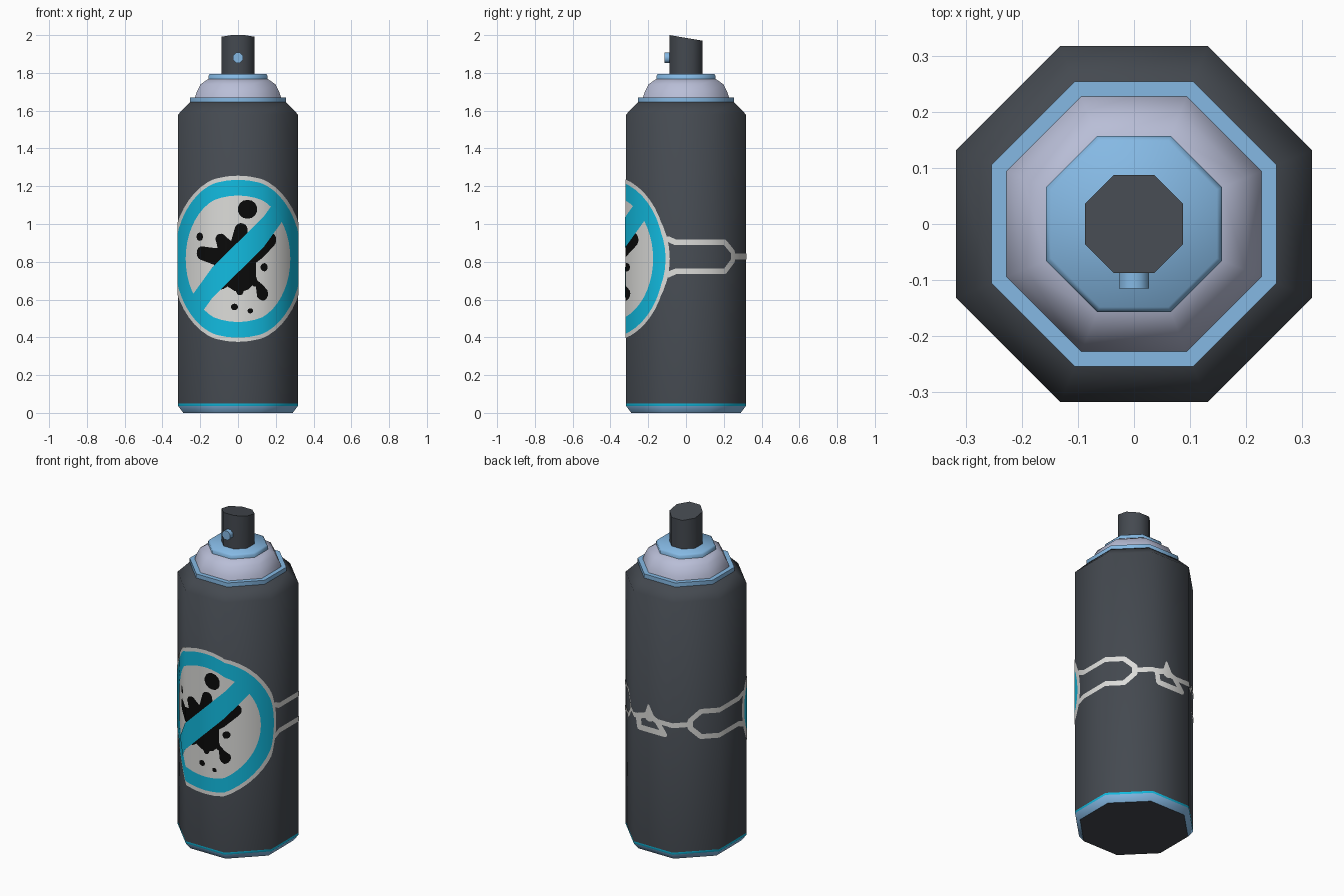
import bpy, bmesh, math
from mathutils import Vector

if "Cube" in bpy.data.objects:
    bpy.data.objects.remove(bpy.data.objects["Cube"])

A = 0.317                                   # apothem of the octagonal can
SIDE = 2 * A * math.tan(math.pi / 8)        # width of one can side
ZC = 0.816                                  # height of the label centre


def mat(name, rgb):
    m = bpy.data.materials.new(name)
    m.diffuse_color = (*rgb, 1)
    m.use_nodes = True
    m.node_tree.nodes["Principled BSDF"].inputs["Base Color"].default_value = m.diffuse_color
    return m


DARK = mat("charcoal", (0.058, 0.067, 0.080))
WHITE = mat("off_white", (0.72, 0.72, 0.70))
CYAN = mat("cyan", (0.006, 0.50, 0.75))
BLUE = mat("light_blue", (0.235, 0.485, 0.775))
LAV = mat("lavender_grey", (0.485, 0.515, 0.68))
BLACK = mat("black", (0.003, 0.003, 0.003))


def add(name, bm, mats):
    me = bpy.data.meshes.new(name)
    bm.to_mesh(me)
    bm.free()
    for m in mats:
        me.materials.append(m)
    ob = bpy.data.objects.new(name, me)
    bpy.context.collection.objects.link(ob)
    me.shade_smooth()
    return ob


def lathe(name, profile, mats, seg_mats=None):
    """Eight-sided turned part; profile holds (apothem, z) from bottom to top."""
    bm = bmesh.new()
    rings = []
    for r, z in profile:
        c = r / math.cos(math.pi / 8)
        rings.append([bm.verts.new((c * math.cos((k + .5) * math.pi / 4),
                                    c * math.sin((k + .5) * math.pi / 4), z)) for k in range(8)])
    for i in range(len(rings) - 1):
        for k in range(8):
            j = (k + 1) % 8
            f = bm.faces.new((rings[i][k], rings[i][j], rings[i + 1][j], rings[i + 1][k]))
            f.material_index = seg_mats[i] if seg_mats else 0
    bm.faces.new(rings[0][::-1])
    bm.faces.new(rings[-1])
    ob = add(name, bm, mats)
    ob.data.set_sharp_from_angle(angle=math.radians(50))
    return ob


# Can, collar and cap
lathe("can_body", [(.29, 0), (A, .037), (A, .05), (A, 1.58), (.255, 1.645)],
      [DARK, BLUE, CYAN], [1, 2, 0, 0])
lathe("collar_ring", [(.254, 1.64), (.254, 1.67)], [BLUE])
lathe("shoulder_dome", [(.23, 1.66), (.222, 1.69), (.198, 1.74), (.157, 1.768)], [LAV])
lathe("cap_ring", [(.157, 1.76), (.157, 1.785), (.148, 1.795)], [BLUE])

# Spray button with slanted top
button = lathe("spray_button", [(.087, 1.78), (.087, 2.0)], [DARK])
for v in button.data.vertices:
    if v.co.z > 1.9:
        v.co.z = 2.0 - (v.co.y + .087) * .17

# Nozzle tip pointing forward
tip = lathe("nozzle_tip", [(.027, .08), (.027, .115)], [BLUE])
tip.rotation_euler = (math.pi / 2, 0, 0)
tip.location = (0, 0, 1.88)


# ---- Painted label: flat (u, v) shapes folded round the can sides ----
def wrap(u, v, lift):
    k = round(u / SIDE)
    t, a = u - k * SIDE, k * math.pi / 4
    s = 1 + lift / A
    return Vector(((A * math.sin(a) + t * math.cos(a)) * s,
                   (-A * math.cos(a) + t * math.sin(a)) * s, ZC + v))


def label(name, material, lift, polys):
    bm = bmesh.new()
    for p in polys:
        bm.faces.new([bm.verts.new((u, 0, v)) for u, v in p])
    bmesh.ops.triangulate(bm, faces=bm.faces[:])
    for k in range(-5, 5):
        bmesh.ops.bisect_plane(bm, geom=bm.verts[:] + bm.edges[:] + bm.faces[:],
                               plane_co=((k + .5) * SIDE, 0, 0), plane_no=(1, 0, 0))
    for v in bm.verts:
        v.co = wrap(v.co.x, v.co.z, lift)
    ob = add(name, bm, [material])
    ob.data.normals_split_custom_set_from_vertices(
        [Vector((v.co.x, v.co.y, 0)).normalized() for v in ob.data.vertices])


def circle(r, n=48):
    return [(r * math.cos(2 * math.pi * i / n), r * math.sin(2 * math.pi * i / n)) for i in range(n)]


def ring(r0, r1, n=48):
    a, b = circle(r0, n), circle(r1, n)
    return [[a[i], b[i], b[(i + 1) % n], a[(i + 1) % n]] for i in range(n)]


def blob(u, v, r, u2=None, v2=None, r2=None, n=7):
    """Drop shape: outline round two circles (one circle if no second is given)."""
    if u2 is None:
        u2, v2, r2 = u + .003, v, r
    th = math.atan2(v2 - v, u2 - u)
    pts = []
    for cu, cv, rr, start in ((u2, v2, r2, th - math.pi / 2), (u, v, r, th + math.pi / 2)):
        pts += [(cu + rr * math.cos(start + math.pi * i / n),
                 cv + rr * math.sin(start + math.pi * i / n)) for i in range(n + 1)]
    return pts


def stroke(path, r):
    return [blob(*p, r, *q, r, n=4) for p, q in zip(path, path[1:])]


# Round sign
label("sign_outline", WHITE, .002, ring(.418, .44))
label("sign_ring", CYAN, .002, ring(.335, .418))
label("sign_field", WHITE, .002, [circle(.335)])
h = .057 / math.sqrt(2)
e = .34 / math.sqrt(2)
label("sign_slash", CYAN, .006, [[(-e + h, -e - h + .008), (e + h, e - h + .008),
                                  (e - h, e + h + .008), (-e - h, -e + h + .008)]])

# Splat with arms and loose drops
label("sign_splat", BLACK, .004, [
    blob(-.015, -.015, .115, .01, -.09, .085),
    blob(0, 0, .06, .016, .155, .034),
    blob(-.04, .02, .06, -.09, .105, .028),
    blob(-.05, 0, .05, -.215, .03, .036),
    blob(.05, .02, .06, .19, .1, .038),
    blob(-.03, -.08, .05, -.085, -.14, .022),
    blob(.0, -.1, .05, .01, -.175, .018),
    blob(.04, -.08, .05, .09, -.13, .018),
    blob(.048, .262, .05), blob(-.23, .117, .022), blob(.14, -.045, .022),
    blob(.132, -.185, .036, .105, -.135, .014),
    blob(-.128, -.15, .014), blob(-.02, -.255, .017), blob(.063, -.276, .013)])

# Chain band round the can, with an arrow mark at the back
link = [(.43, .105), (.47, .087), (.76, .087), (.82, .035), (.82, -.01),
        (.76, -.067), (.47, -.067), (.43, -.085)]
chain = []
for s in (1, -1):
    chain += stroke([(s * u, v) for u, v in link], .015)
    chain += stroke([(s * .82, .012), (s * .95, .012)], .015)
# the mark sits across the rear side; shift by one turn to stay in the folded range
label("chain_band", WHITE, .002, chain)
mark = stroke([(.95, .012), (.96, -.055), (1.128, -.055), (1.075, .012), (1.02, .035), (.95, .012)], .017)
mark += [blob(1.025, .03, .034, 1.02, .09, .008), ] + stroke([(1.075, .012), (1.15, .012)], .014)
bend = SIDE * 4.5
label("back_mark", WHITE, .002, [p for p in mark if max(u for u, v in p) < bend])
